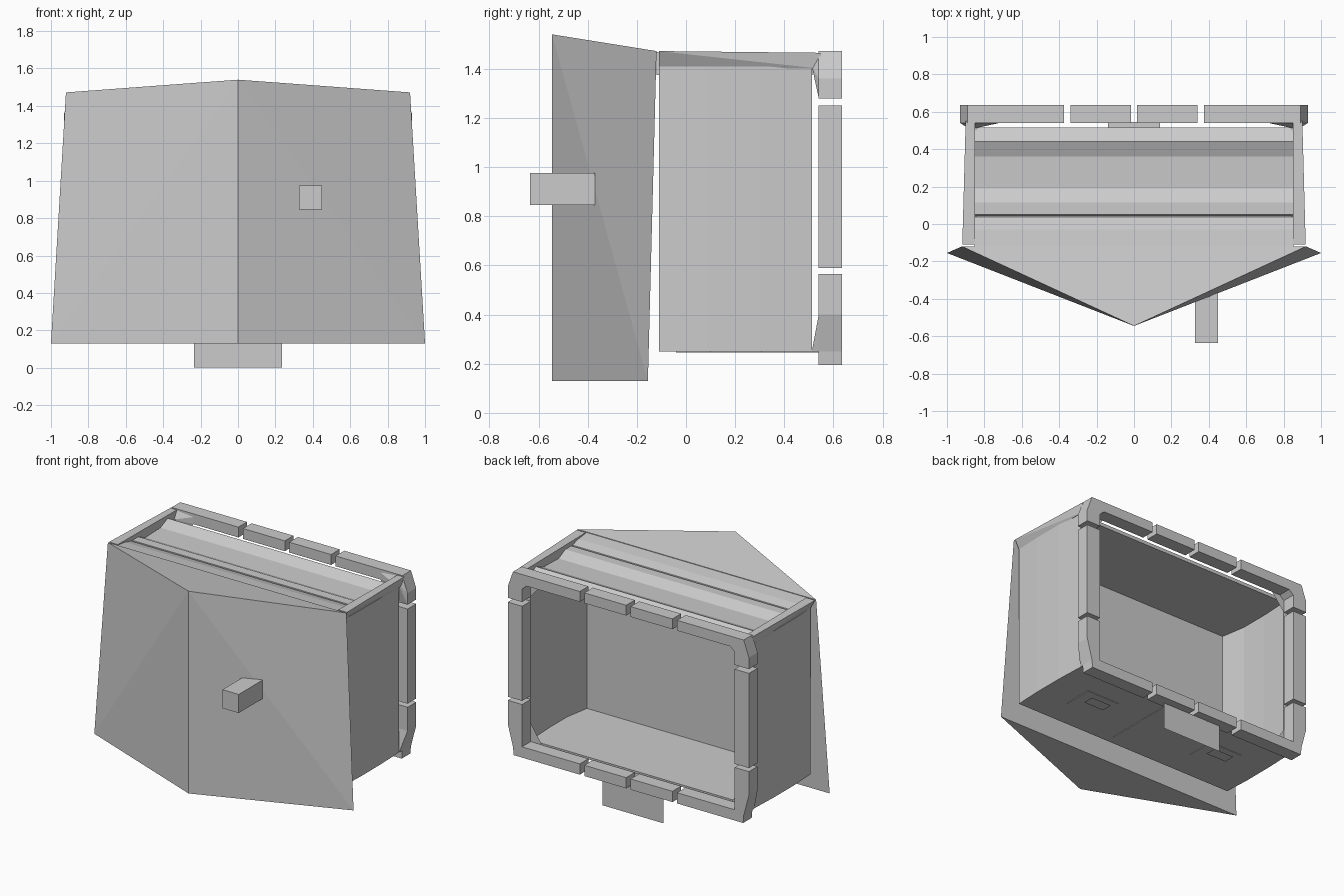
import bpy, bmesh
from mathutils import Vector

if "Cube" in bpy.data.objects:
    bpy.data.objects.remove(bpy.data.objects["Cube"])


def finish(name, bm):
    bmesh.ops.recalc_face_normals(bm, faces=bm.faces[:])
    me = bpy.data.meshes.new(name)
    bm.to_mesh(me)
    bm.free()
    ob = bpy.data.objects.new(name, me)
    bpy.context.collection.objects.link(ob)
    return ob


def prism(name, pts, axis, lo, hi):
    """Extrude a 2D outline along the axis: x takes (y,z), y takes (x,z), z takes (x,y)."""
    i = 'xyz'.index(axis)

    def co(p, t):
        c = list(p)
        c.insert(i, t)
        return c
    bm = bmesh.new()
    face = bm.faces.new([bm.verts.new(co(p, lo)) for p in pts])
    ext = bmesh.ops.extrude_face_region(bm, geom=[face])['geom']
    shift = Vector(co((0, 0), hi - lo))
    bmesh.ops.translate(bm, vec=shift, verts=[v for v in ext if isinstance(v, bmesh.types.BMVert)])
    return finish(name, bm)


def box(name, x, y, z):
    return prism(name, [(x[0], y[0]), (x[1], y[0]), (x[1], y[1]), (x[0], y[1])], 'z', *z)


def hull(name, pts):
    bm = bmesh.new()
    for p in pts:
        bm.verts.new(p)
    bmesh.ops.convex_hull(bm, input=bm.verts[:])
    return finish(name, bm)


def sheet(name, pts):
    bm = bmesh.new()
    bm.faces.new([bm.verts.new(p) for p in pts])
    return finish(name, bm)


def mirrored(ob):
    ob.modifiers.new("mirror", 'MIRROR').use_axis[0] = True
    return ob


# Wedge-shaped front plate and the block standing out of it
hull("front_wedge", [(s * x, y, z) for s in (-1, 1) for x, y, z in
                     ((1, -.155, .13), (.92, -.12, 1.472), (0, -.545, .13), (0, -.545, 1.54))])
box("front_block", (.325, .45), (-.635, -.37), (.845, .975))

# Open-backed body: walls in one U outline, floor and ceiling
half_out = [(.885, .512), (.893, .3), (.893, .08), (.885, -.11)]
half_in = [(.82, -.08), (.85, .1), (.85, .3), (.84, .512)]
outline = half_out + [(-x, y) for x, y in reversed(half_out)]
outline += [(-x, y) for x, y in reversed(half_in)] + half_in
prism("body_walls", outline, 'z', .25, 1.41)
box("floor", (-.86, .86), (-.1, .512), (.25, .265))

# Ribbed roof running across, sunk between two side rails
roof = [(-.12, 1.375), (-.12, 1.468), (-.03, 1.458), (.037, 1.44), (.045, 1.405),
        (.05, 1.44), (.115, 1.44), (.19, 1.405), (.36, 1.41), (.44, 1.445),
        (.515, 1.40), (.515, 1.375)]
prism("ribbed_roof", roof, 'x', -.852, .852)
mirrored(hull("roof_rail", [(x, -.11, z) for x, z in ((.85, 1.41), (.885, 1.41), (.918, 1.472), (.85, 1.472))]
              + [(x, .55, z) for x, z in ((.85, 1.40), (.89, 1.40), (.90, 1.465), (.85, 1.465))]))

# Segmented frame around the rear opening
upper = [(.375, 1.472), (.89, 1.472), (.93, 1.36), (.93, 1.28), (.82, 1.28), (.82, 1.37), (.785, 1.40), (.375, 1.40)]
lower = [(.375, .195), (.885, .195), (.89, .25), (.93, .40), (.93, .565), (.82, .565), (.82, .27), (.375, .27)]
for name, pts in (("upper", upper), ("lower", lower)):
    mirrored(prism("frame_corner_" + name, pts, 'y', .54, .635))
for name, z in (("top", (1.40, 1.472)), ("bottom", (.195, .27))):
    mirrored(box("frame_" + name, (.017, .34), (.54, .635), z))
mirrored(box("frame_side", (.82, .93), (.54, .635), (.59, 1.25)))

# Gussets joining the frame corners to the body
mirrored(hull("gusset_upper", [(.885, .512, 1.41), (.85, .512, 1.41), (.93, .54, 1.28), (.82, .54, 1.28),
                               (.93, .54, 1.36), (.89, .54, 1.465), (.72, .54, 1.45), (.72, .54, 1.40)]))
mirrored(hull("gusset_lower", [(.885, .512, .25), (.85, .512, .25), (.93, .54, .40), (.82, .54, .40),
                               (.89, .54, .25), (.72, .54, .25)]))

# Underside: central strip, two small hatches, hanging rear flap
box("under_strip", (-.14, .14), (-.04, .545), (.246, .25))
mirrored(box("under_hatch", (.39, .65), (.10, .31), (.246, .25)))
mirrored(sheet("hatch_slot", [(x, y, .225) for x, y in ((.44, .21), (.60, .21), (.60, .29), (.44, .29))]))
sheet("rear_flap", [(-.235, .585, 0), (.235, .585, 0), (.235, .585, .19), (-.235, .585, .19)])
